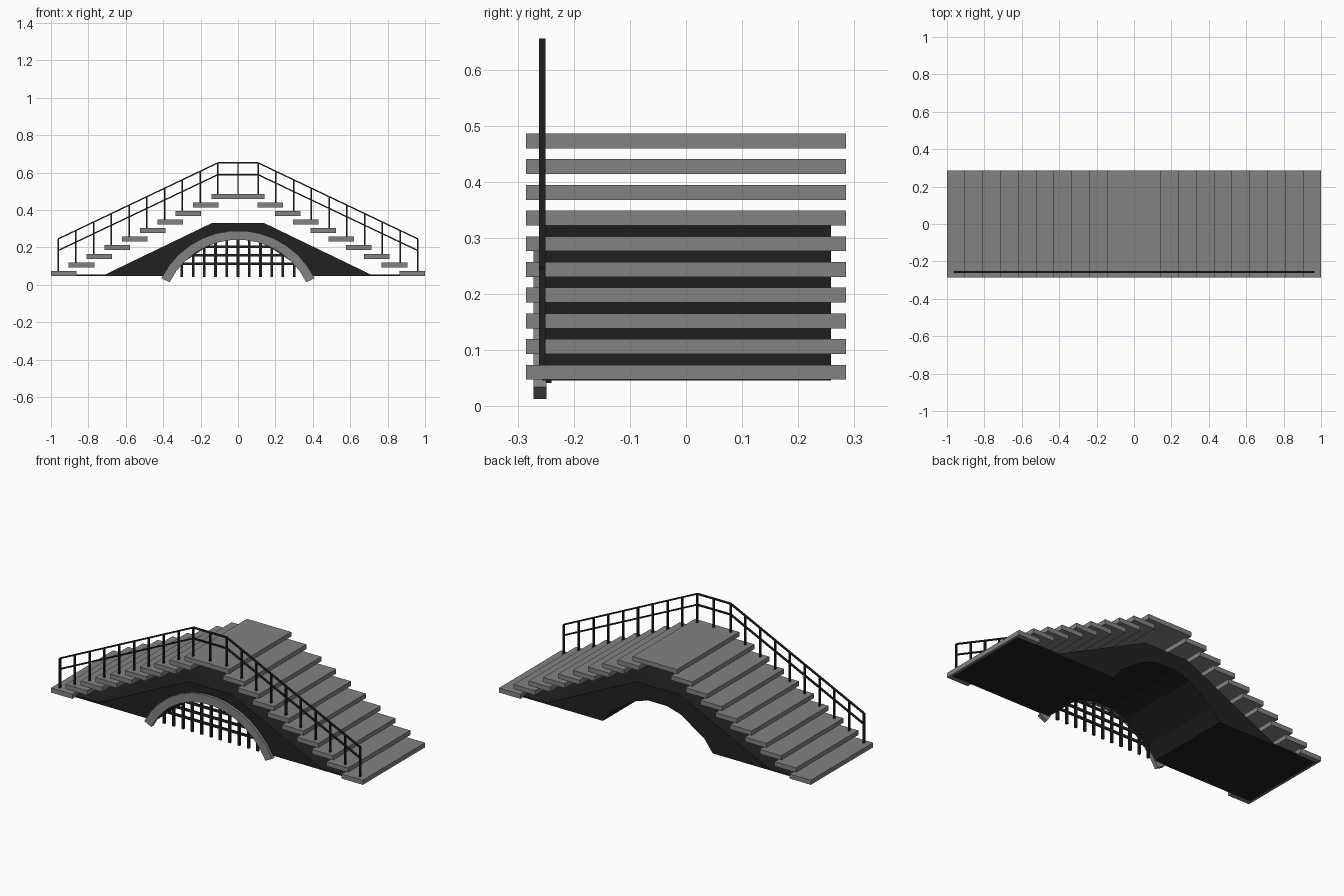
import bpy, bmesh, math
from mathutils import Vector

cube = bpy.data.objects.get("Cube")
if cube:
    bpy.data.objects.remove(cube, do_unlink=True)


def material(name, value):
    m = bpy.data.materials.new(name)
    m.use_nodes = True
    colour = (value, value, value, 1)
    m.diffuse_color = colour
    m.node_tree.nodes["Principled BSDF"].inputs["Base Color"].default_value = colour
    return m


stone = material("grey stone", 0.225)
iron = material("black iron", 0.015)


def finish(bm, name, mat):
    bmesh.ops.recalc_face_normals(bm, faces=bm.faces)
    mesh = bpy.data.meshes.new(name)
    bm.to_mesh(mesh)
    bm.free()
    mesh.materials.append(mat)
    bpy.context.collection.objects.link(bpy.data.objects.new(name, mesh))


def prism(bm, outline, y0, y1):
    """Extrude an (x, z) outline along y."""
    face = bm.faces.new([bm.verts.new((x, y0, z)) for x, z in outline])
    out = bmesh.ops.extrude_face_region(bm, geom=[face])
    moved = [v for v in out["geom"] if isinstance(v, bmesh.types.BMVert)]
    bmesh.ops.translate(bm, verts=moved, vec=(0, y1 - y0, 0))


def box(bm, x0, x1, y0, y1, z0, z1):
    prism(bm, [(x0, z0), (x1, z0), (x1, z1), (x0, z1)], y0, y1)


def bar(bm, a, b, width, y0, y1):
    """Flat bar between two (x, z) points."""
    a, b = Vector(a), Vector(b)
    d = (b - a).normalized() * width / 2
    n = Vector((-d.y, d.x))
    prism(bm, [a - n, b - n, b + n, a + n], y0, y1)


# Floating treads, climbing from both ends to the landing
LEVELS, RUN, RISE, BASE, THICK = 10, 0.095, 0.0458, 0.0475, 0.0265
HALF = 0.285
for side, word in ((-1, "right"), (1, "left")):
    for i in range(LEVELS - 1):
        bm = bmesh.new()
        xs = sorted((side * (1 - RUN * i), side * (0.863 - RUN * i)))
        z = BASE + RISE * i
        box(bm, *xs, -HALF, HALF, z, z + THICK)
        finish(bm, f"{word}_tread_{i + 1}", stone)
bm = bmesh.new()
z = BASE + RISE * (LEVELS - 1)
box(bm, -0.142, 0.142, -HALF, HALF, z, z + THICK)
finish(bm, "top_landing", stone)

# Bridge body with faceted opening and thin base flanges
half_top = [(0.985, 0.046), (0.985, 0.053), (0.71, 0.055), (0.14, 0.33)]
half_arch = [(0.06, 0.242), (0.15, 0.215), (0.3, 0.115), (0.352, 0.046)]
mirror = lambda pts: [(-x, z) for x, z in reversed(pts)]
bm = bmesh.new()
prism(bm, half_top + mirror(half_top) + mirror(half_arch) + half_arch, -0.256, 0.258)
finish(bm, "bridge_body", iron)

# Stone arch ring on the front
CENTRE, INNER, OUTER, SPAN, SEGS = -0.167, 0.408, 0.457, math.radians(63.8), 13
angles = [SPAN * (2 * k / SEGS - 1) for k in range(SEGS + 1)]
ring = lambda r, a: (r * math.sin(a), CENTRE + r * math.cos(a))
bm = bmesh.new()
prism(bm, [ring(OUTER, a) for a in angles] + [ring(INNER, a) for a in reversed(angles)],
      -0.272, -0.249)
finish(bm, "arch_ring", stone)

# Grille in the opening
bm = bmesh.new()
reach = INNER + 0.01
for k in range(-5, 6):
    x = k * 0.06
    top = CENTRE + math.sqrt(reach ** 2 - x * x)
    box(bm, x - 0.007, x + 0.007, -0.252, -0.24, 0.042, top)
for z in (0.112, 0.158, 0.204):
    x = math.sqrt(reach ** 2 - (z - CENTRE) ** 2)
    box(bm, -x, x, -0.25, -0.242, z - 0.007, z + 0.007)
finish(bm, "arch_grille", iron)

# Railing along the front edge: two rails and a post on every tread
Y0, Y1, END, CREST = -0.262, -0.25, 0.962, 0.107
for name, low, high in (("top_rail", 0.245, 0.652), ("middle_rail", 0.183, 0.589)):
    bm = bmesh.new()
    path = [(-END, low), (-CREST, high), (CREST, high), (END, low)]
    for a, b in zip(path, path[1:]):
        bar(bm, a, b, 0.007, Y0, Y1)
    finish(bm, name, iron)

bm = bmesh.new()
for i in range(LEVELS):
    foot = BASE + RISE * i + THICK - 0.002
    head = 0.245 + (0.652 - 0.245) * i / (LEVELS - 1)
    for side in (-1, 1):
        x = side * (END - RUN * i)
        box(bm, x - 0.004, x + 0.004, Y0, Y1, foot, head)
box(bm, -0.004, 0.004, Y0, Y1, foot, head)
finish(bm, "railing_posts", iron)
